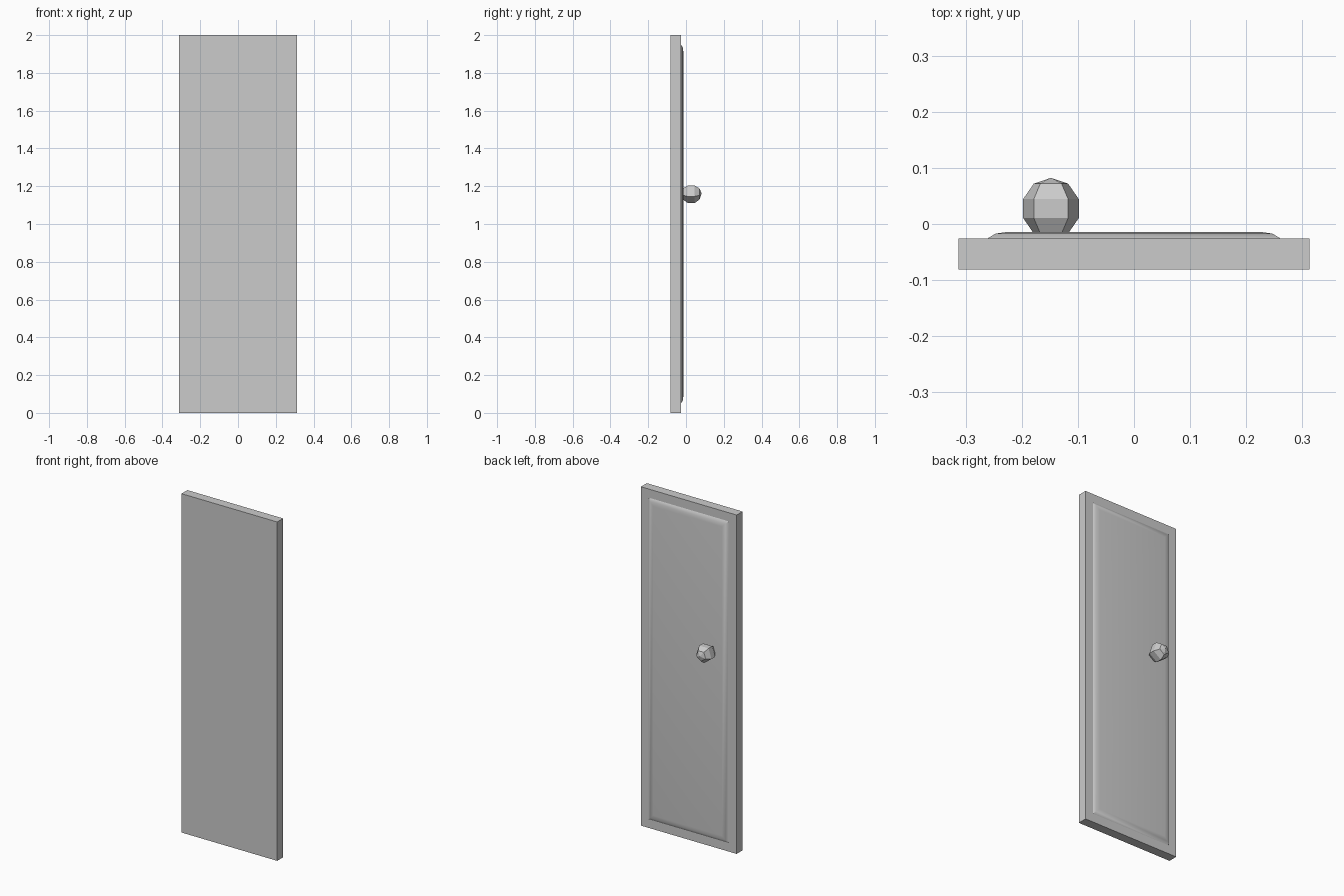
import bpy, bmesh
from math import sin, cos, pi, radians

if "Cube" in bpy.data.objects:
    bpy.data.objects.remove(bpy.data.objects["Cube"])


def loft(name, rings):
    """Skin a list of equal-length point rings, capping both ends."""
    bm = bmesh.new()
    vs = [[bm.verts.new(p) for p in ring] for ring in rings]
    n = len(vs[0])
    for a, b in zip(vs, vs[1:]):
        for i in range(n):
            j = (i + 1) % n
            bm.faces.new((a[i], a[j], b[j], b[i]))
    bm.faces.new(vs[0])
    bm.faces.new(vs[-1])
    # collapsed rings become poles
    bmesh.ops.dissolve_degenerate(bm, dist=1e-5, edges=bm.edges[:])
    bmesh.ops.remove_doubles(bm, verts=bm.verts[:], dist=1e-5)
    bmesh.ops.recalc_face_normals(bm, faces=bm.faces[:])
    me = bpy.data.meshes.new(name)
    bm.to_mesh(me)
    bm.free()
    ob = bpy.data.objects.new(name, me)
    bpy.context.collection.objects.link(ob)
    return ob


W, H = 0.3125, 2.0


def rect(inset, y):
    """Door-shaped rectangle, inset from the door edge, at depth y."""
    x = W - inset
    return [(-x, y, inset), (x, y, inset), (x, y, H - inset), (-x, y, H - inset)]


# door slab
loft("door_slab", [rect(0, -0.081), rect(0, -0.026)])

# raised panel with a rounded-over border
panel = loft("raised_panel", [rect(0.051, -0.028), rect(0.051, -0.026),
                              rect(0.066, -0.017), rect(0.088, -0.014)])
bpy.context.view_layer.objects.active = panel
panel.select_set(True)
bpy.ops.object.shade_smooth_by_angle(angle=radians(28))

# five-sided faceted knob, its axis pointing out of the door
R, KX, KY, KZ = 0.0548, -0.148, 0.0275, 1.162


def knob_ring(k):
    r, y = R * sin(k * pi / 5), KY - R * cos(k * pi / 5)
    return [(KX + r * sin(a), y, KZ + r * cos(a))
            for a in (pi / 5 + i * 2 * pi / 5 for i in range(5))]


loft("knob", [knob_ring(k) for k in range(6)])
